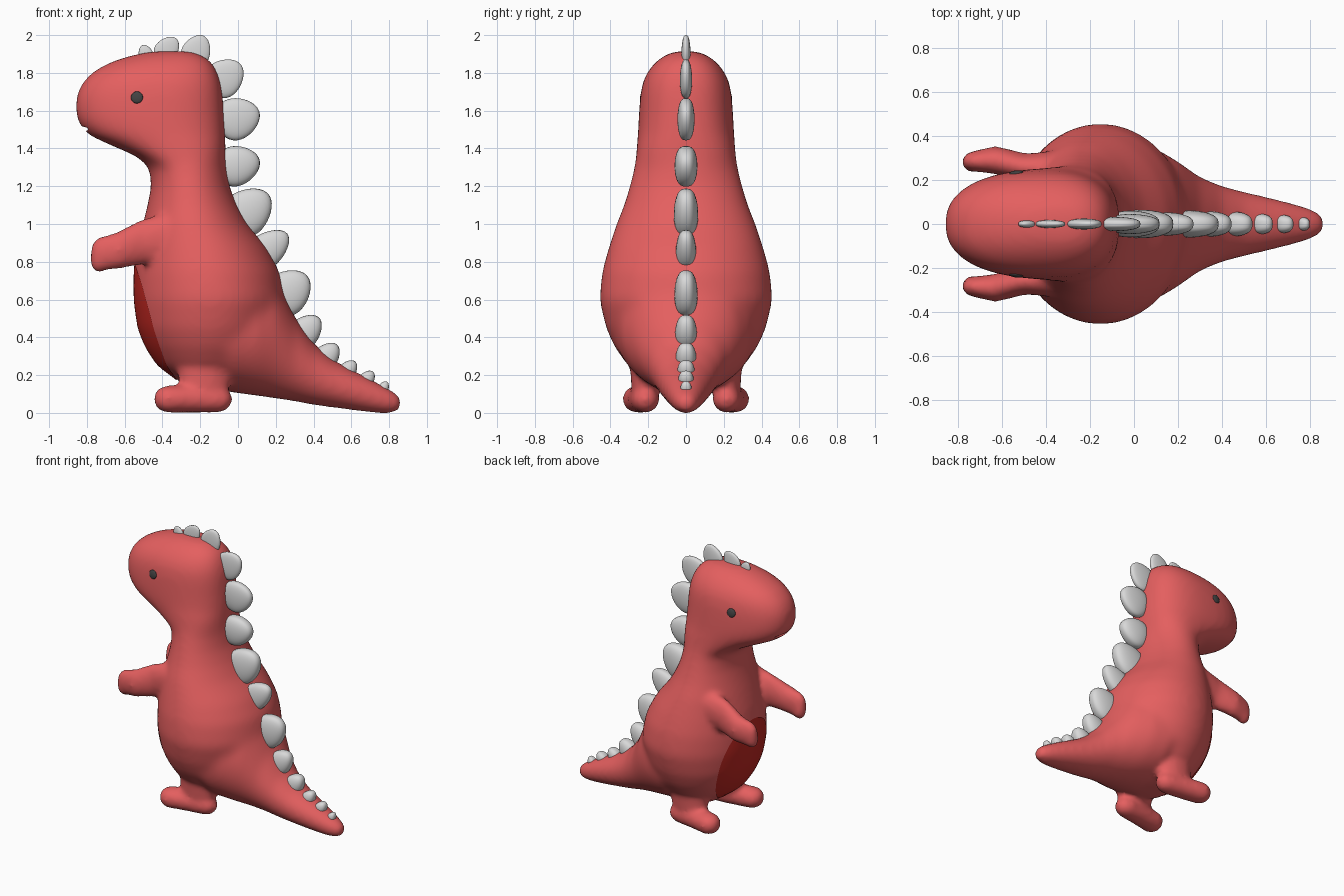
import bpy, bmesh, math
from mathutils import Vector
from mathutils.bvhtree import BVHTree

if "Cube" in bpy.data.objects:
    bpy.data.objects.remove(bpy.data.objects["Cube"])


def material(name, r, g, b, rough=0.6):
    m = bpy.data.materials.new(name)
    m.use_nodes = True
    m.diffuse_color = (r, g, b, 1)
    bsdf = m.node_tree.nodes["Principled BSDF"]
    bsdf.inputs["Base Color"].default_value = (r, g, b, 1)
    bsdf.inputs["Roughness"].default_value = rough
    return m


RED = material("coral_red", 0.78, 0.115, 0.115)
BELLY = material("deep_red", 0.52, 0.02, 0.015)
GREY = material("light_grey", 0.69, 0.69, 0.69)
DARK = material("charcoal", 0.055, 0.055, 0.055)


def to_object(bm, name, mat):
    for f in bm.faces:
        f.smooth = True
    me = bpy.data.meshes.new(name)
    bm.to_mesh(me)
    bm.free()
    me.materials.append(mat)
    ob = bpy.data.objects.new(name, me)
    bpy.context.collection.objects.link(ob)
    return ob


def bake(ob):
    """Turn the modifier result into the object's own mesh."""
    dg = bpy.context.evaluated_depsgraph_get()
    me = bpy.data.meshes.new_from_object(ob.evaluated_get(dg))
    ob.modifiers.clear()
    ob.data = me
    for p in me.polygons:
        p.use_smooth = True


def fused(bm, name, iterations):
    """Melt overlapping closed shapes into one soft skin."""
    ob = to_object(bm, name, RED)
    fuse = ob.modifiers.new("fuse", "REMESH")
    fuse.mode = "VOXEL"
    fuse.voxel_size = 0.016
    soften = ob.modifiers.new("soften", "SMOOTH")
    soften.factor = 0.5
    soften.iterations = iterations
    bake(ob)
    return ob


def loft(bm, rings):
    loops = [[bm.verts.new(p) for p in ring] for ring in rings]
    n = len(loops[0])
    for a, b in zip(loops, loops[1:]):
        for i in range(n):
            bm.faces.new((a[i], a[(i + 1) % n], b[(i + 1) % n], b[i]))
    bm.faces.new(loops[0][::-1])
    bm.faces.new(loops[-1])


def oval(power, n=40):
    for i in range(n):
        a = math.tau * i / n
        c, s = math.cos(a), math.sin(a)
        yield (math.copysign(abs(c) ** (2 / power), c),
               math.copysign(abs(s) ** (2 / power), s))


def ball(bm, centre, radii):
    (x, y, z), (rx, ry, rz) = centre, radii
    slopes = [math.radians(a) for a in range(-85, 86, 17)]
    loft(bm, [[(x + rx * u * math.cos(p), y + ry * v * math.cos(p), z + rz * math.sin(p))
               for u, v in oval(2, 20)] for p in slopes])


def limb(bm, stations, side):
    """Chain of overlapping ellipsoids: (centre, radii) stations."""
    for (c0, r0), (c1, r1) in zip(stations, stations[1:]):
        for i in range(7):
            c = Vector(c0).lerp(Vector(c1), i / 6)
            c.y *= side
            ball(bm, c, Vector(r0).lerp(Vector(r1), i / 6))


bm = bmesh.new()

# Torso, neck and head: height, front x, back x, half width
trunk = [(.12, -.26, -.03, .13), (.19, -.34, .03, .24), (.25, -.425, .1, .31),
         (.35, -.49, .18, .38), (.45, -.53, .22, .425), (.6, -.55, .25, .46),
         (.75, -.55, .22, .445), (.87, -.535, .155, .412), (1, -.505, .05, .37),
         (1.1, -.48, -.005, .33), (1.2, -.46, -.045, .30), (1.3, -.47, -.06, .275),
         (1.36, -.54, -.065, .265), (1.42, -.68, -.065, .258), (1.47, -.79, -.067, .253),
         (1.53, -.845, -.07, .25), (1.6, -.862, -.075, .246), (1.68, -.857, -.08, .24),
         (1.75, -.825, -.09, .228), (1.81, -.765, -.11, .2), (1.86, -.67, -.14, .158),
         (1.895, -.56, -.19, .11), (1.915, -.45, -.25, .06)]
loft(bm, [[((x0 + x1) / 2 + u * (x1 - x0) / 2,
            v * w * (1 + .1 * u if z > 1.4 else 1), z)
           for u, v in oval(2.4 if z > 1.3 else 2)] for z, x0, x1, w in trunk])

# Tail: x, underside, top, half width
tail = [(-.05, .11, .75, .38), (.1, .09, .78, .345), (.2, .075, .72, .285),
        (.3, .06, .51, .215), (.4, .04, .37, .175), (.5, .027, .285, .15),
        (.6, .013, .232, .127), (.7, 0, .183, .103), (.78, -.007, .14, .082),
        (.84, -.004, .108, .06), (.872, .022, .082, .03)]
loft(bm, [[(x, u * w, (lo + hi) / 2 + v * (hi - lo) / 2) for u, v in oval(2)]
          for x, lo, hi, w in tail])
core = fused(bm, "core", 28)

# Arms, legs and feet, melted onto the softened core
arm = [((-.34, .25, .94), (.12, .085, .13)), ((-.5, .26, .905), (.08, .06, .12)),
       ((-.63, .29, .86), (.07, .064, .098)), ((-.718, .285, .843), (.065, .048, .092)),
       ((-.735, .28, .807), (.05, .045, .066))]
leg = [((-.17, .19, .28), (.16, .11, .1)), ((-.18, .215, .12), (.13, .075, .08))]
foot = [((-.12, .215, .072), (.092, .075, .072)), ((-.26, .235, .075), (.09, .08, .075)),
        ((-.365, .255, .073), (.083, .083, .073))]
bm = bmesh.new()
for side in (1, -1):
    for part in (arm, leg, foot):
        limb(bm, part, side)
bm.from_mesh(core.data)
bpy.data.objects.remove(core)
body = fused(bm, "body", 10)

# Notch for the mouth
bm = bmesh.new()
ball(bm, (-.825, 0, 1.503), (.042, .15, .013))
cutter = to_object(bm, "mouth_cutter", RED)
cutter.hide_render = True
cut = body.modifiers.new("mouth", "BOOLEAN")
cut.operation = "DIFFERENCE"
cut.object = cutter
bake(body)
bpy.data.objects.remove(cutter)

probe = bmesh.new()
probe.from_mesh(body.data)
surface = BVHTree.FromBMesh(probe)
probe.free()

# Belly patch: an oval laid on the body's front, wound to face forward
bm = bmesh.new()
rows, n = 16, 64
grid = []
for r in range(1, rows + 1):
    ring = []
    for i in range(n):
        a = math.tau * i / n
        y = .265 * r / rows * math.cos(a)
        z = .485 + .31 * r / rows * math.sin(a)
        hit, normal, _, _ = surface.ray_cast(Vector((-2, y, z)), Vector((1, 0, 0)))
        ring.append(bm.verts.new(hit + normal * .005))
    grid.append(ring)
bm.faces.new(grid[0][::-1])
for a, b in zip(grid, grid[1:]):
    for i in range(n):
        j = (i + 1) % n
        quad = (a[i], a[j], b[j], b[i])
        xs = [v.co.x for v in quad]
        # leave out faces that would bridge to an arm or foot
        if max(xs) - min(xs) < .06:
            bm.faces.new(quad)
bmesh.ops.delete(bm, geom=[v for v in bm.verts if not v.link_faces], context="VERTS")
to_object(bm, "belly", BELLY)

# Eyes
for side, name in ((1, "right_eye"), (-1, "left_eye")):
    hit, normal, _, _ = surface.ray_cast(Vector((-.535, side, 1.67)), Vector((0, -side, 0)))
    bm = bmesh.new()
    ball(bm, (0, 0, 0), (.032, .032, .01))
    eye = to_object(bm, name, DARK)
    eye.location = hit
    eye.rotation_euler = normal.to_track_quat("Z", "Y").to_euler()

# Back plates: x, z, half length, half height, half thickness, tilt in degrees
plates = [(-.49, 1.905, .045, .037, .016, 110), (-.375, 1.925, .075, .06, .018, 50),
          (-.22, 1.915, .09, .075, .024, 65), (-.07, 1.775, .11, .097, .032, 40),
          (.0, 1.56, .118, .11, .045, 18), (.0, 1.31, .118, .105, .06, 14),
          (.05, 1.065, .145, .12, .064, 40), (.155, .865, .135, .09, .053, 38),
          (.265, .64, .133, .115, .061, 40), (.355, .43, .105, .08, .057, 45),
          (.47, .3, .082, .064, .054, 48), (.585, .23, .055, .044, .045, 50),
          (.685, .182, .047, .038, .04, 50), (.77, .132, .038, .028, .03, 60)]
for k, (x, z, length, height, thick, tilt) in enumerate(plates, 1):
    bm = bmesh.new()
    bmesh.ops.create_uvsphere(bm, u_segments=28, v_segments=18, radius=1)
    for v in bm.verts:
        t, side, up = v.co
        # blunt, boxy thickness and a narrower tip
        side = math.copysign(abs(side) ** .7, side)
        v.co = (t * length, side * thick * (1 - .12 * t), up * height * (1 - .18 * t))
    plate = to_object(bm, f"back_plate_{k}", GREY)
    plate.location = (x, 0, z)
    plate.rotation_euler = (0, -math.radians(tilt), 0)
